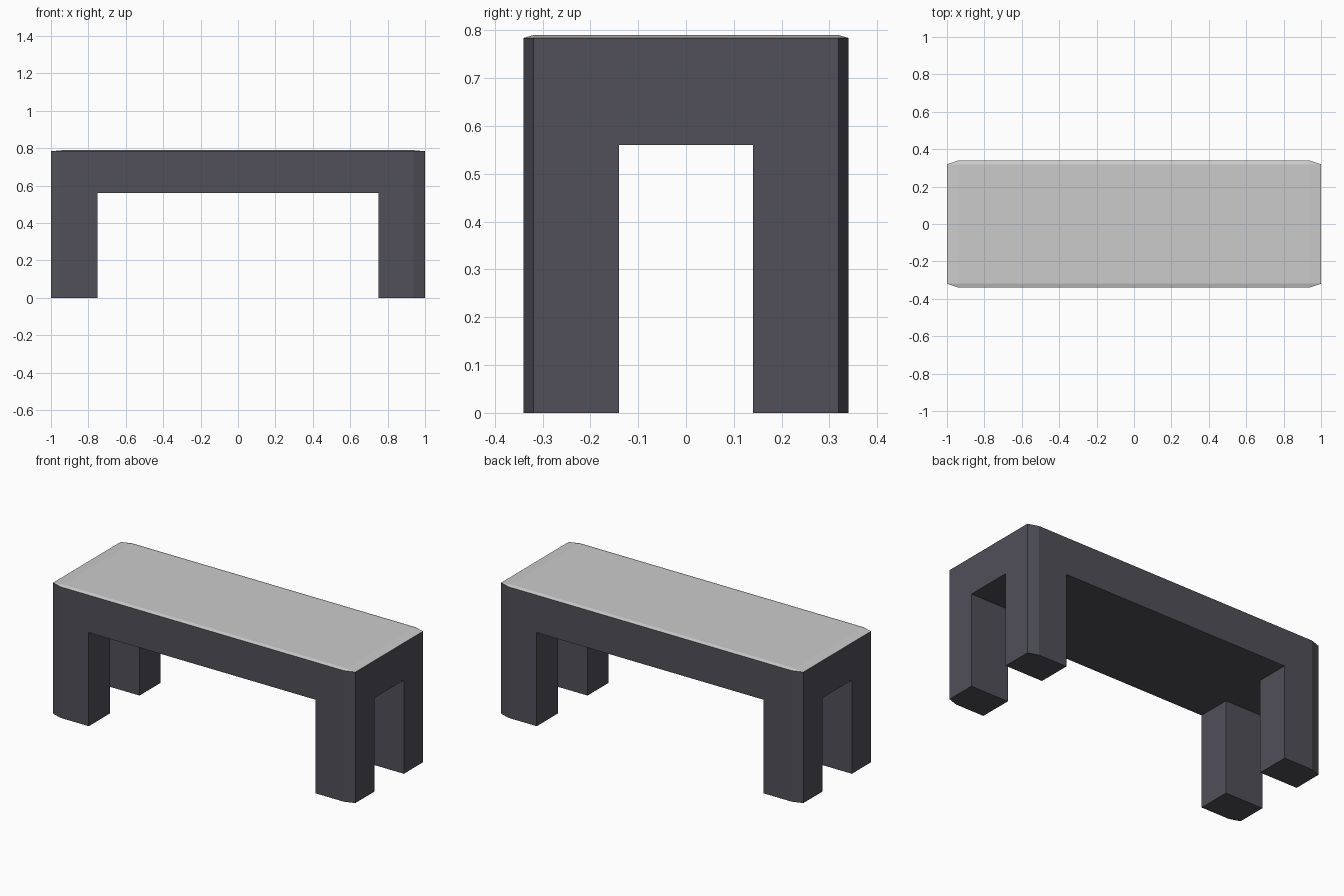
import bpy, bmesh
from mathutils import Vector

if "Cube" in bpy.data.objects:
    bpy.data.objects.remove(bpy.data.objects["Cube"])

X, Y, BX, BY = 1.0, 0.34, 0.063, 0.021      # half sizes and corner chamfers
LEG_X, LEG_Y = 0.75, 0.14                   # inner leg faces
UNDER, RIM, TOP = 0.56, 0.784, 0.79


def material(name, rgb):
    m = bpy.data.materials.new(name)
    m.diffuse_color = (*rgb, 1)
    m.use_nodes = True
    m.node_tree.nodes["Principled BSDF"].inputs["Base Color"].default_value = m.diffuse_color
    return m


def finish(bm, name, mat):
    bmesh.ops.recalc_face_normals(bm, faces=bm.faces)
    me = bpy.data.meshes.new(name)
    bm.to_mesh(me)
    bm.free()
    me.materials.append(mat)
    ob = bpy.data.objects.new(name, me)
    bpy.context.collection.objects.link(ob)
    return ob


def octagon(bm, z):
    a, b = X - BX, Y - BY
    pts = [(a, -Y), (X, -b), (X, b), (a, Y), (-a, Y), (-X, b), (-X, -b), (-a, -Y)]
    return [bm.verts.new((x, y, z)) for x, y in pts]


def extrude(bm, faces, dz):
    geom = bmesh.ops.extrude_face_region(bm, geom=faces)["geom"]
    bmesh.ops.translate(bm, vec=(0, 0, dz),
                        verts=[g for g in geom if isinstance(g, bmesh.types.BMVert)])
    bmesh.ops.delete(bm, geom=faces, context='FACES_ONLY')


dark = material("dark charcoal", (0.082, 0.080, 0.100))
grey = material("light grey", (0.60, 0.60, 0.60))

# Table frame: chamfered plan divided at the inner leg faces, corners pulled down
bm = bmesh.new()
bm.faces.new(octagon(bm, UNDER))
for co, no in (((LEG_X, 0, 0), (1, 0, 0)), ((-LEG_X, 0, 0), (1, 0, 0)),
               ((0, LEG_Y, 0), (0, 1, 0)), ((0, -LEG_Y, 0), (0, 1, 0))):
    bmesh.ops.bisect_plane(bm, geom=bm.verts[:] + bm.edges[:] + bm.faces[:],
                           plane_co=co, plane_no=no)
corners = [f for f in bm.faces
           if abs(f.calc_center_median().x) > LEG_X and abs(f.calc_center_median().y) > LEG_Y]
rim_edges = [e for e in bm.edges if e.is_boundary]
extrude(bm, corners, -UNDER)
up = bmesh.ops.extrude_edge_only(bm, edges=rim_edges)["geom"]
bmesh.ops.translate(bm, vec=(0, 0, RIM - UNDER),
                    verts=[g for g in up if isinstance(g, bmesh.types.BMVert)])
finish(bm, "table_frame", dark)

# Table top: flat rectangle with a shallow bevel running down to the frame
bm = bmesh.new()
rim = octagon(bm, RIM)
a, b = X - BX, Y - BY
top = [bm.verts.new((x, y, TOP)) for x, y in ((a, -b), (a, b), (-a, b), (-a, -b))]
bm.faces.new(top)
for i in range(4):
    j = (i + 1) % 4
    bm.faces.new((rim[2 * i], rim[2 * i + 1], top[i]))                     # corner
    bm.faces.new((rim[2 * i + 1], rim[(2 * i + 2) % 8], top[j], top[i]))   # edge
finish(bm, "table_top", grey)
